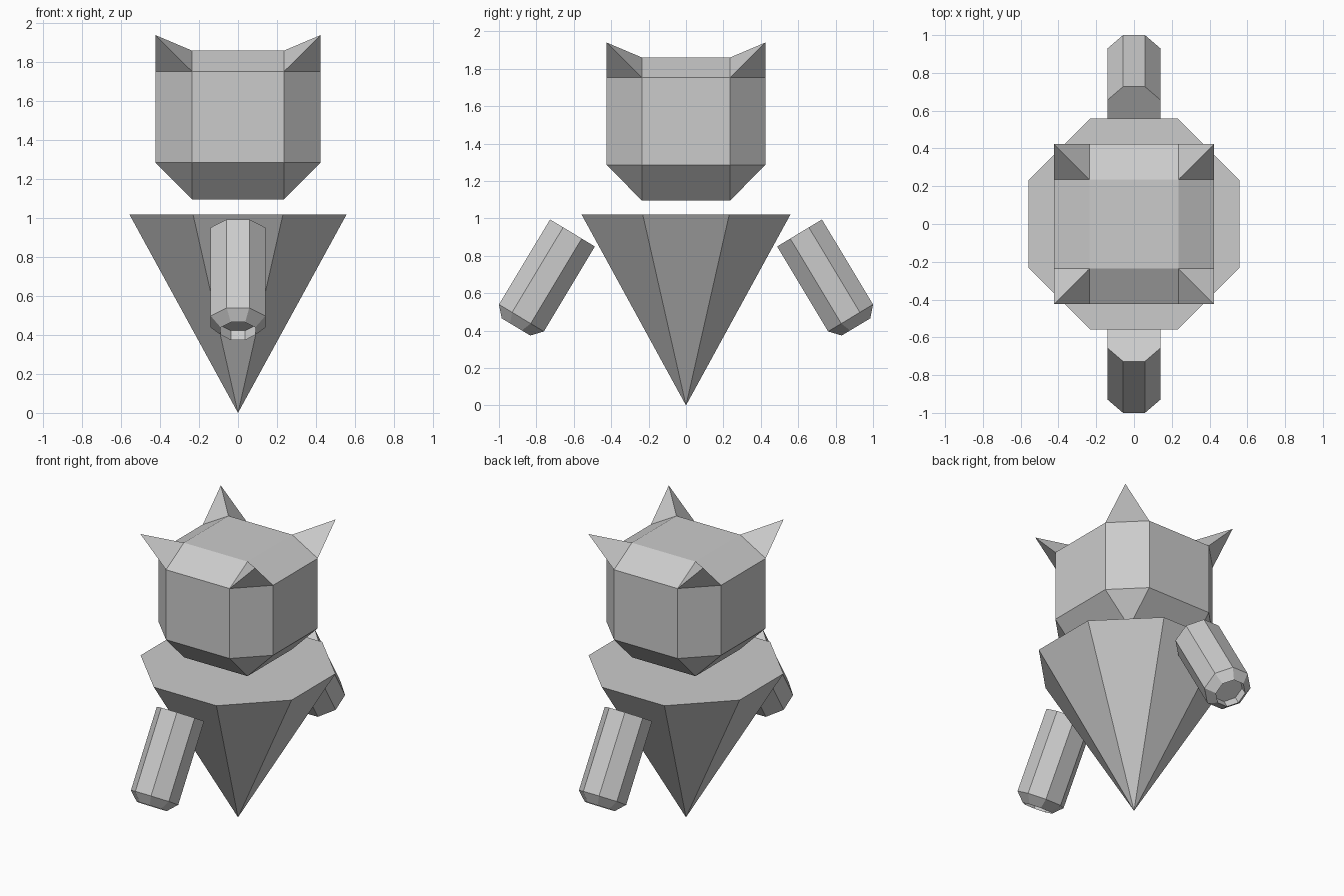
import bpy, bmesh
from math import cos, sin, pi, radians

if "Cube" in bpy.data.objects:
    bpy.data.objects.remove(bpy.data.objects["Cube"])


def finish(name, bm):
    bmesh.ops.recalc_face_normals(bm, faces=bm.faces)
    mesh = bpy.data.meshes.new(name)
    bm.to_mesh(mesh)
    bm.free()
    obj = bpy.data.objects.new(name, mesh)
    bpy.context.collection.objects.link(obj)
    return obj


def octagon_loft(name, profile):
    """Loft flat-sided octagons from (apothem, z) pairs and cap both ends."""
    bm = bmesh.new()
    rings = []
    for apothem, z in profile:
        r = apothem / cos(pi / 8)
        angles = [pi / 8 + i * pi / 4 for i in range(8)]
        rings.append([bm.verts.new((r * cos(a), r * sin(a), z)) for a in angles])
    for low, high in zip(rings, rings[1:]):
        for i in range(8):
            j = (i + 1) % 8
            bm.faces.new((low[i], low[j], high[j], high[i]))
    bm.faces.new(rings[0])
    bm.faces.new(rings[-1])
    bmesh.ops.remove_doubles(bm, verts=bm.verts, dist=1e-5)
    return finish(name, bm)


def hull(name, points):
    bm = bmesh.new()
    for p in points:
        bm.verts.new(p)
    bmesh.ops.convex_hull(bm, input=bm.verts)
    bmesh.ops.dissolve_limit(bm, angle_limit=radians(1),
                             verts=bm.verts, edges=bm.edges)
    return finish(name, bm)


# Body: inverted eight-sided cone
bm = bmesh.new()
bmesh.ops.create_cone(bm, cap_ends=True, segments=8, radius1=0,
                      radius2=0.558 / cos(pi / 8), depth=1.02)
bmesh.ops.remove_doubles(bm, verts=bm.verts, dist=1e-5)
body = finish("body", bm)
body.location.z = 0.51
# Put flat sides towards the four axes
top_vert = max(body.data.vertices, key=lambda v: (v.co.z, v.co.x)).co
if min(abs(top_vert.x), abs(top_vert.y)) < 0.1:
    body.rotation_euler.z = pi / 8

# Head: chamfered block
I, O = 0.235, 0.424          # inner and outer half widths
corners = [(sx, sy) for sx in (-1, 1) for sy in (-1, 1)]
points = []
for sx, sy in corners:
    points += [(sx * I, sy * I, z) for z in (1.095, 1.86)]
    for z in (1.285, 1.752):
        points += [(sx * I, sy * O, z), (sx * O, sy * I, z)]
hull("head", points)

# Horns: one pointed spike on each upper corner
for n, (sx, sy) in enumerate(corners):
    hull(f"horn_{n + 1}", [(sx * I, sy * I, 1.86), (sx * I, sy * O, 1.752),
                           (sx * O, sy * I, 1.752), (sx * O, sy * O, 1.94)])

# Arms: floating octagonal bars with a tapered, recessed lower end
for name, side in (("front_arm", -1), ("back_arm", 1)):
    arm = octagon_loft(name, [(0.14, 0), (0.14, -0.53),
                              (0.089, -0.586), (0.089, -0.53)])
    arm.location = (0, side * 0.607, 0.922)
    arm.rotation_euler.x = side * radians(31)
